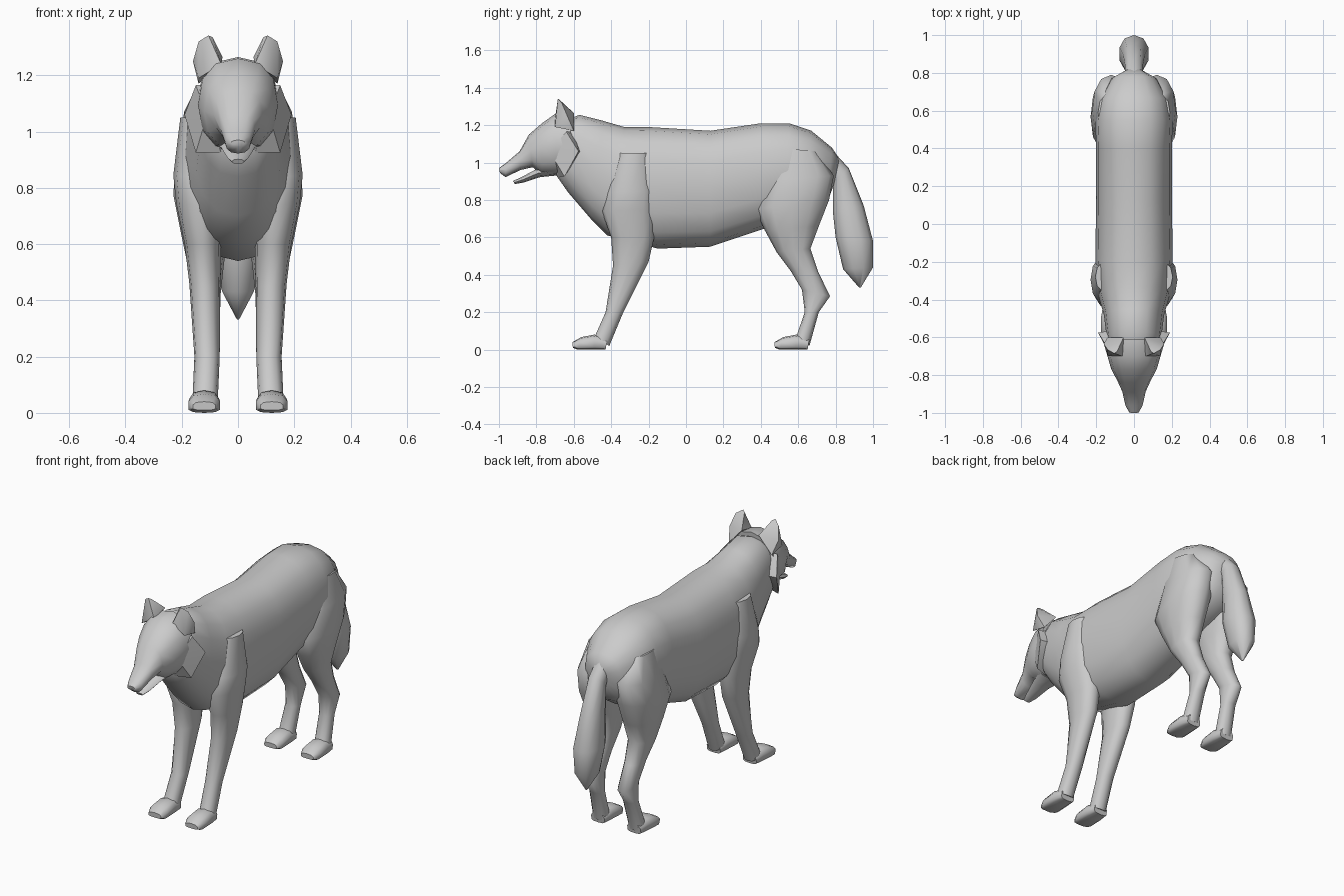
import bpy, bmesh
from math import cos, sin, pi, radians
from mathutils import Vector


def finish(name, bm, mirror, angle):
    bmesh.ops.recalc_face_normals(bm, faces=bm.faces)
    me = bpy.data.meshes.new(name)
    bm.to_mesh(me)
    bm.free()
    ob = bpy.data.objects.new(name, me)
    bpy.context.collection.objects.link(ob)
    bpy.ops.object.select_all(action='DESELECT')
    bpy.context.view_layer.objects.active = ob
    ob.select_set(True)
    bpy.ops.object.shade_smooth_by_angle(angle=radians(angle))
    if mirror:
        ob.modifiers.new("mirror", 'MIRROR').use_mirror_merge = False
    return ob


def loft(name, sections, n=12, t=0.5, power=0.9, mirror=False, dy=0):
    """Sections: (y, z of top/front edge, y, z of bottom/back edge, x centre, half width)."""
    bm = bmesh.new()
    rings = []
    for ya, za, yb, zb, xc, w in sections:
        a, b = Vector((xc, ya + dy, za)), Vector((xc, yb + dy, zb))
        m = a.lerp(b, t)
        ring = []
        for i in range(n):
            c, s = cos(2 * pi * i / n), sin(2 * pi * i / n)
            p = m.lerp(a if c > 0 else b, abs(c) ** power)
            p.x += w * abs(s) ** power * (1 if s > 0 else -1)
            ring.append(bm.verts.new(p))
        rings.append(ring)
    for r, q in zip(rings, rings[1:]):
        for i in range(n):
            bm.faces.new((r[i], r[(i + 1) % n], q[(i + 1) % n], q[i]))
    bm.faces.new(rings[0])
    bm.faces.new(rings[-1])
    return finish(name, bm, mirror, 60)


def hull(name, points):
    bm = bmesh.new()
    for p in points:
        bm.verts.new(p)
    bmesh.ops.convex_hull(bm, input=bm.verts)
    return finish(name, bm, True, 40)


# Torso with neck and rump
loft("torso", [
    (-.66, 1.22, -.70, .94, 0, .12), (-.57, 1.255, -.63, .84, 0, .145),
    (-.45, 1.225, -.51, .70, 0, .16), (-.33, 1.19, -.42, .61, 0, .19),
    (-.20, 1.19, -.15, .54, 0, .205), (.13, 1.17, .13, .55, 0, .20),
    (.40, 1.21, .40, .64, 0, .20), (.55, 1.21, .53, .69, 0, .205),
    (.67, 1.17, .65, .73, 0, .185), (.78, 1.08, .76, .80, 0, .12),
    (.82, 1.02, .79, .88, 0, .05)], n=16, t=.48, power=.85)

# Head, lower jaw, cheek ruff, ears
loft("head", [
    (-1.0, .97, -.995, .945, 0, .025), (-.96, 1.0, -.965, .922, 0, .045),
    (-.89, 1.06, -.885, .96, 0, .062), (-.84, 1.15, -.82, .975, 0, .088),
    (-.77, 1.21, -.77, .935, 0, .12), (-.70, 1.26, -.69, .93, 0, .142),
    (-.61, 1.265, -.64, .94, 0, .145)], power=.85)
loft("lower_jaw", [
    (-.925, .902, -.915, .885, 0, .022), (-.88, .922, -.87, .893, 0, .038),
    (-.80, .965, -.78, .922, 0, .06), (-.72, .98, -.70, .93, 0, .08)], n=8)
hull("cheek_ruff", [
    (.11, -.73, 1.06), (.15, -.64, 1.165), (.19, -.575, 1.06), (.15, -.65, .925),
    (.06, -.68, .925), (.10, -.56, 1.06), (.08, -.60, 1.17)])
hull("ear", [
    (.06, -.70, 1.24), (.14, -.70, 1.19), (.14, -.60, 1.17), (.055, -.60, 1.265),
    (.16, -.635, 1.25), (.14, -.665, 1.32), (.105, -.685, 1.342), (.09, -.675, 1.335)])

# Legs
loft("front_leg", [
    (-.49, .065, -.41, .02, .117, .045), (-.43, .20, -.335, .20, .11, .045),
    (-.39, .45, -.20, .47, .118, .055), (-.40, .60, -.17, .60, .125, .065),
    (-.45, .74, -.16, .75, .13, .09), (-.43, .84, -.16, .85, .13, .10),
    (-.37, 1.05, -.19, 1.05, .12, .085)], mirror=True)
loft("hind_leg", [
    (.59, .07, .66, .02, .117, .045), (.635, .20, .71, .20, .11, .042),
    (.62, .32, .77, .285, .11, .045), (.56, .42, .705, .42, .112, .05),
    (.485, .52, .665, .54, .115, .065), (.42, .64, .71, .66, .12, .085),
    (.37, .75, .765, .80, .125, .105), (.42, .90, .79, .93, .12, .10),
    (.48, 1.08, .70, 1.06, .11, .08)], mirror=True)

# Paws
for name, dy in (("front_paw", 0), ("hind_paw", 1.08)):
    loft(name, [
        (-.607, .04, -.605, .01, .12, .042), (-.56, .067, -.58, 0, .12, .058),
        (-.49, .08, -.49, 0, .12, .056), (-.42, .06, -.43, 0, .118, .045)],
        n=10, t=.7, power=.7, mirror=True, dy=dy)

# Tail
loft("tail", [
    (.76, 1.09, .74, .97, 0, .045), (.87, .97, .785, .90, 0, .05),
    (.95, .77, .785, .74, 0, .06), (1.0, .58, .80, .60, 0, .08),
    (1.0, .44, .84, .43, 0, .06), (.935, .332, .925, .332, 0, .004)], n=10)
